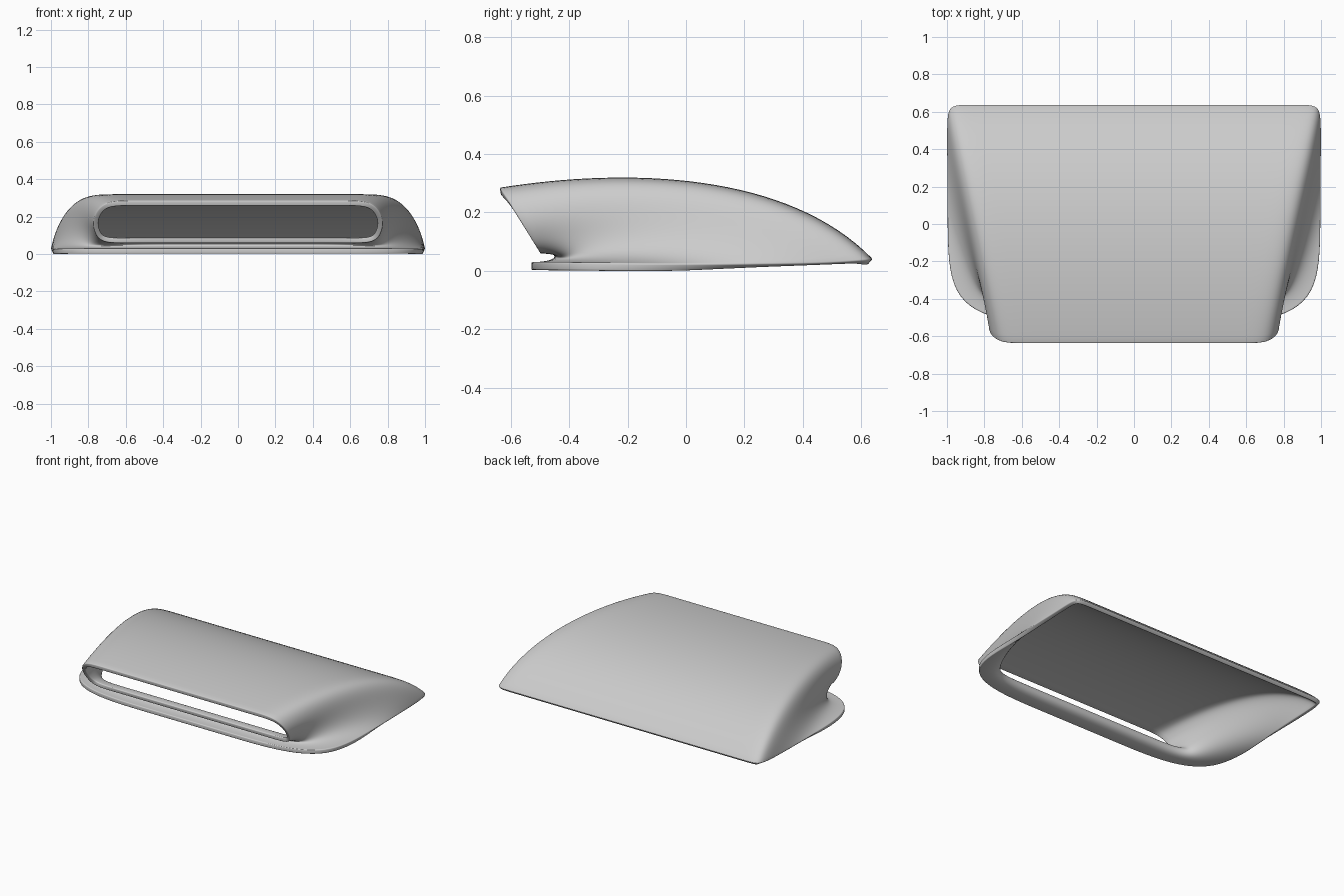
import bpy
import bmesh
from mathutils import Vector

cube = bpy.data.objects.get("Cube")
if cube:
    bpy.data.objects.remove(cube)

grey = bpy.data.materials.new("plain grey")
grey.use_nodes = True
colour = (0.6, 0.6, 0.6, 1)
grey.diffuse_color = colour
grey.node_tree.nodes["Principled BSDF"].inputs["Base Color"].default_value = colour

# Half of the slanted mouth rim, roof to sill: (x, height fraction)
MOUTH = [(0, 1), (.3, 1), (.58, 1), (.72, 1), (.78, .6),
         (.77, .25), (.73, 0), (.6, 0), (.3, 0), (0, 0)]
# Half of the base outline, back to front
BASE = [(0, .64, .04), (.4, .64, .04), (.9, .64, .04), (1, .64, .04), (1, .5, .022),
        (1, 0, .022), (.99, -.4, .03), (.72, -.53, .03), (.3, -.53, .03), (0, -.53, .03)]
# Handles bending the shell between mouth and base
ROOF_NEAR, ROOF_FAR = (-.2, .355), (.35, .34)
SILL_NEAR, SILL_FAR = (-.44, .07), (-.42, .03)
NEAR = [(0, *ROOF_NEAR), (.35, *ROOF_NEAR), (.66, *ROOF_NEAR), (.82, *ROOF_NEAR),
        (.84, -.2, .24), (.79, -.38, .14), (.74, -.44, .05),
        (.6, *SILL_NEAR), (.3, *SILL_NEAR), (0, *SILL_NEAR)]
FAR = [(0, *ROOF_FAR), (.38, *ROOF_FAR), (.8, *ROOF_FAR), (.93, *ROOF_FAR),
       (.98, .3, .2), (.92, -.1, .05), (.84, -.36, .03),
       (.65, *SILL_FAR), (.3, *SILL_FAR), (0, *SILL_FAR)]


def mirrored_loop(half):
    half = [Vector(p) for p in half]
    return half + [Vector((-p.x, p.y, p.z)) for p in half[-2:0:-1]]


def smooth_loop(points, steps):
    """Closed cubic B-spline through a control loop."""
    result, n = [], len(points)
    for i in range(n):
        a, b, c, d = (points[(i + k) % n] for k in (-1, 0, 1, 2))
        for s in range(steps):
            t = s / steps
            result.append((a * (1 - t) ** 3 + b * (3 * t ** 3 - 6 * t * t + 4)
                           + c * (1 + 3 * t + 3 * t * t - 3 * t ** 3) + d * t ** 3) / 6)
    return result


def bezier(p, t):
    s = 1 - t
    return p[0] * s ** 3 + p[1] * 3 * s * s * t + p[2] * 3 * s * t * t + p[3] * t ** 3


# Scoop shell lofted from the mouth to the base
mouth = [(x, -.5 - .138 * h, .058 + .227 * h) for x, h in MOUTH]
loops = [smooth_loop(mirrored_loop(half), 8) for half in (mouth, NEAR, FAR, BASE)]
rows = 32
bm = bmesh.new()
grid = [[bm.verts.new(bezier(rail, r / rows)) for rail in zip(*loops)]
        for r in range(rows + 1)]
for near, far in zip(grid, grid[1:]):
    for i in range(len(near)):
        j = (i + 1) % len(near)
        bm.faces.new((near[i], near[j], far[j], far[i]))

mesh = bpy.data.meshes.new("scoop_shell")
bm.to_mesh(mesh)
bm.free()
mesh.materials.append(grey)
shell = bpy.data.objects.new("scoop_shell", mesh)
bpy.context.collection.objects.link(shell)

# Wall thickness and softened rims
wall = shell.modifiers.new("wall", "SOLIDIFY")
wall.thickness = .028
wall.offset = -1
rim = shell.modifiers.new("rim", "BEVEL")
rim.width = .01
rim.segments = 3
rim.limit_method = "ANGLE"
rim.angle_limit = 1

bpy.context.view_layer.objects.active = shell
shell.select_set(True)
bpy.ops.object.shade_smooth_by_angle(angle=.9)
